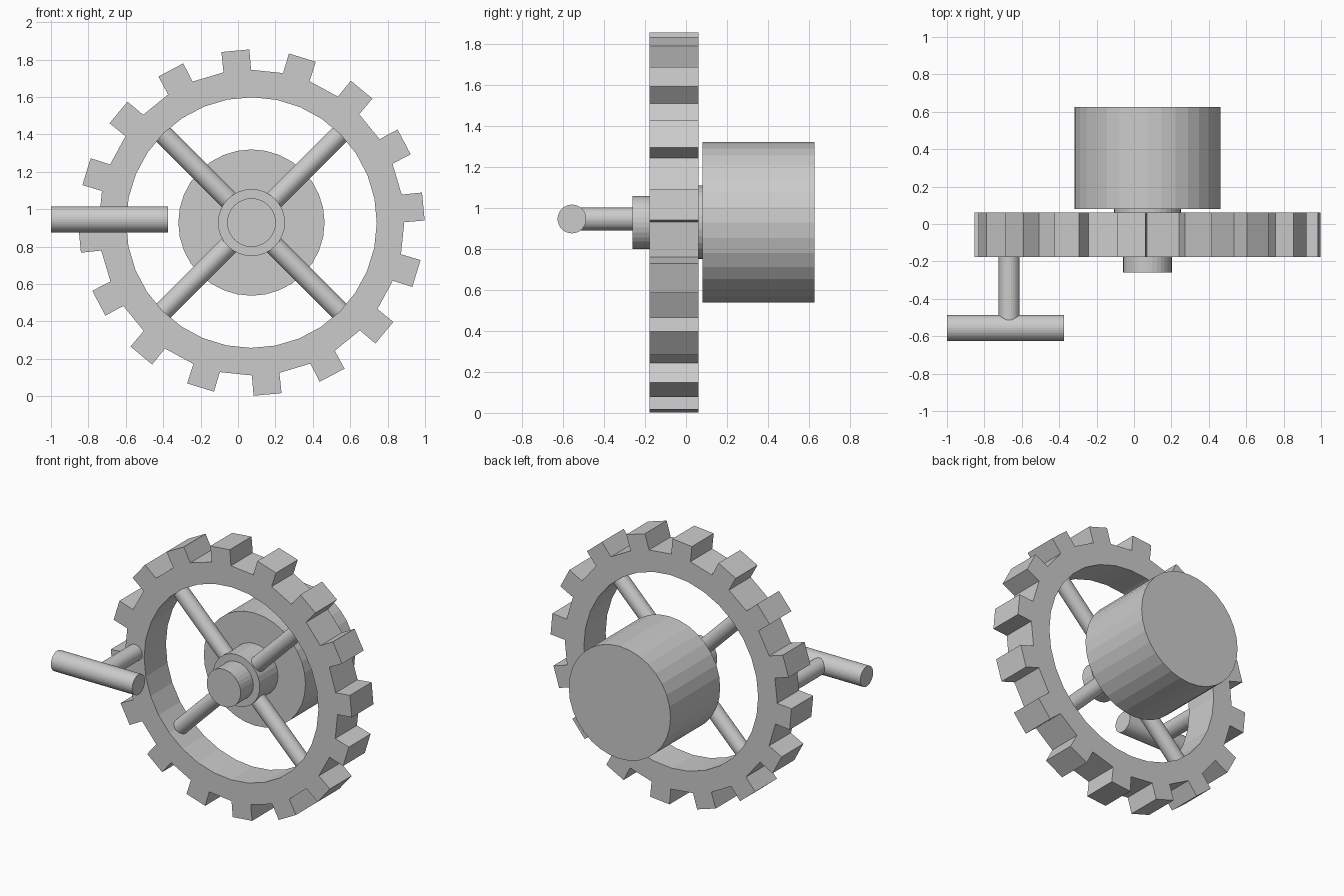
import bpy, bmesh
from math import radians, sin, cos
from mathutils import Vector

if "Cube" in bpy.data.objects:
    bpy.data.objects.remove(bpy.data.objects["Cube"])

CX, CZ = 0.072, 0.928          # wheel axis
TEETH, PHASE = 16, 5.35
Y_FRONT, Y_BACK = -0.177, 0.062
STEP = 360 / TEETH


def rod(name, start, end, radius, sides=32):
    a, b = Vector(start), Vector(end)
    bpy.ops.mesh.primitive_cylinder_add(vertices=sides, radius=radius, depth=(b - a).length,
                                        location=(a + b) / 2)
    ob = bpy.context.object
    ob.name = name
    ob.rotation_euler = (b - a).to_track_quat('Z', 'Y').to_euler()
    return ob


def axle_disc(name, y0, y1, radius):
    return rod(name, (CX, y0, CZ), (CX, y1, CZ), radius)


# Toothed rim: flat ring of quads with a tooth on every other one, then extruded
bm = bmesh.new()


def point(r, deg):
    a = radians(deg)
    return bm.verts.new((CX + r * cos(a), Y_FRONT, CZ + r * sin(a)))


pairs = []
for i in range(TEETH):
    mid = PHASE + i * STEP
    for side in (-1, 1):
        pairs.append((point(0.670, mid + side * STEP / 4), point(0.817, mid + side * 5.2)))
for k, (inner, outer) in enumerate(pairs):
    inner2, outer2 = pairs[(k + 1) % len(pairs)]
    bm.faces.new((inner, outer, outer2, inner2))
    if k % 2 == 0:
        mid = PHASE + k // 2 * STEP
        bm.faces.new((outer, point(0.926, mid - 4.65), point(0.926, mid + 4.65), outer2))
ext = bmesh.ops.extrude_face_region(bm, geom=bm.faces[:])
bmesh.ops.translate(bm, vec=(0, Y_BACK - Y_FRONT, 0),
                    verts=[g for g in ext["geom"] if isinstance(g, bmesh.types.BMVert)])
bmesh.ops.recalc_face_normals(bm, faces=bm.faces[:])
mesh = bpy.data.meshes.new("toothed_rim")
bm.to_mesh(mesh)
bm.free()
bpy.context.collection.objects.link(bpy.data.objects.new("toothed_rim", mesh))

# Hub, axle cap and rear drum
axle_disc("hub", -0.12, 0.082, 0.179)
axle_disc("axle_cap", -0.26, -0.10, 0.13)
axle_disc("drum", 0.08, 0.626, 0.391)

# Four diagonal spokes
for i in range(4):
    a = radians(45 + 90 * i)
    d = Vector((cos(a), 0, sin(a)))
    c = Vector((CX, -0.058, CZ))
    rod(f"spoke_{i + 1}", c + d * 0.1, c + d * 0.7, 0.053)

# Crank handle
rod("handle_post", (-0.668, -0.12, 0.945), (-0.668, -0.55, 0.945), 0.056)
rod("handle_grip", (-1.0, -0.556, 0.945), (-0.375, -0.556, 0.945), 0.07)
